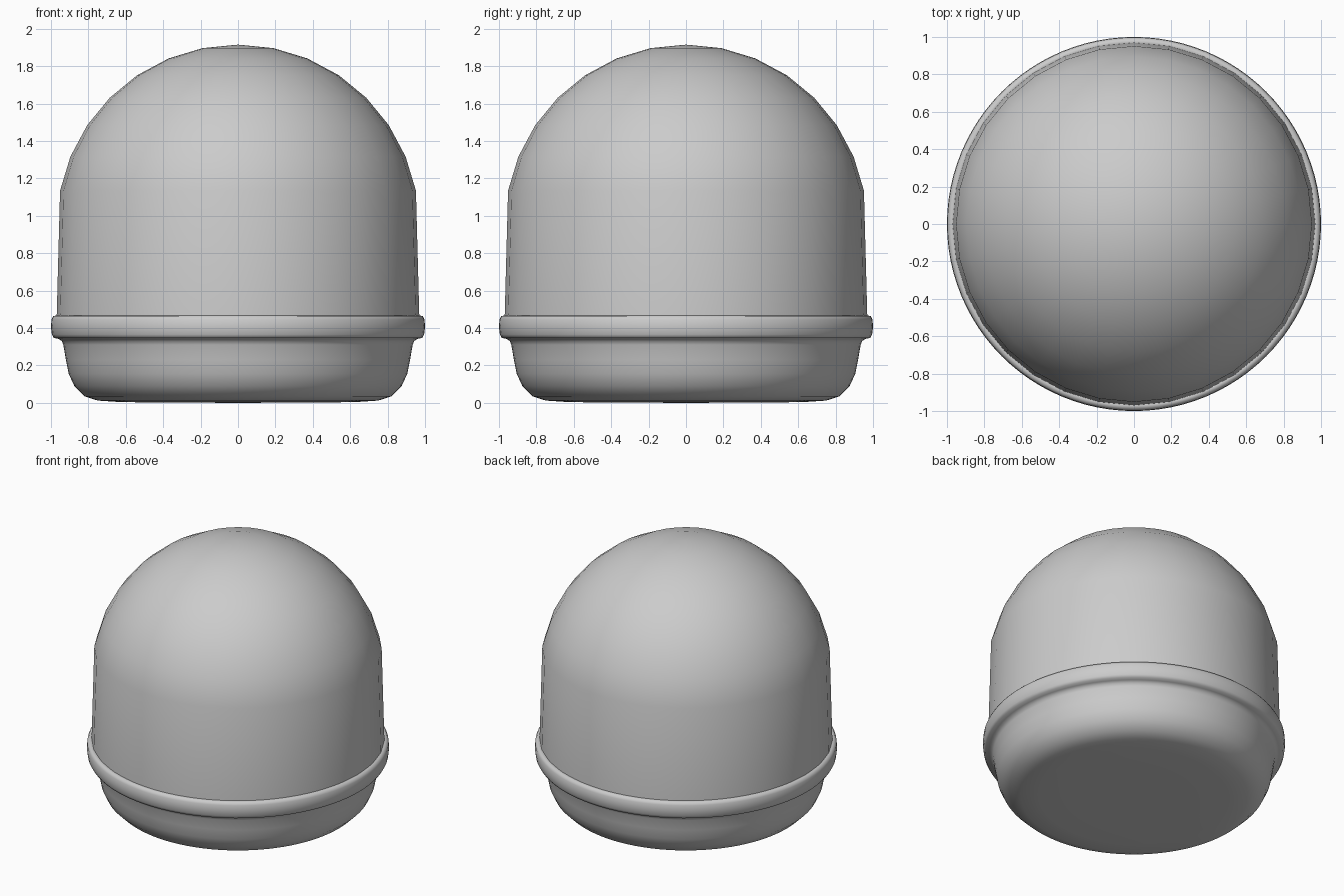
import bpy, bmesh, math

if "Cube" in bpy.data.objects:
    bpy.data.objects.remove(bpy.data.objects["Cube"])


def lathe(name, profile, segments):
    """Spin an (r, z) profile, listed bottom to top, around the z axis."""
    bm = bmesh.new()
    rings = []
    for r, z in profile:
        if r == 0:
            rings.append([bm.verts.new((0, 0, z))] * segments)
        else:
            rings.append([bm.verts.new((r * math.cos(a), r * math.sin(a), z))
                          for a in (2 * math.pi * i / segments for i in range(segments))])
    for low, high in zip(rings, rings[1:]):
        for i in range(segments):
            j = (i + 1) % segments
            corners = dict.fromkeys((low[i], low[j], high[j], high[i]))
            bm.faces.new(list(corners))
    bmesh.ops.recalc_face_normals(bm, faces=bm.faces)
    mesh = bpy.data.meshes.new(name)
    bm.to_mesh(mesh)
    bm.free()
    obj = bpy.data.objects.new(name, mesh)
    bpy.context.collection.objects.link(obj)
    bpy.ops.object.select_all(action='DESELECT')
    obj.select_set(True)
    bpy.context.view_layer.objects.active = obj
    bpy.ops.object.shade_smooth_by_angle(angle=math.radians(50))
    return obj


# Dome: hemisphere whose equator ring is pulled down into the base
R, CENTRE = 0.97, 0.945
dome = [(R, 0.44)]
for k in range(1, 8):
    a = k * math.pi / 16
    dome.append((R * math.cos(a), CENTRE + R * math.sin(a)))
dome.append((0, CENTRE + R))
lathe("dome", dome, 32)

# Base: rounded dish with a protruding rim that holds the dome
base = [(0, 0), (0.4, 0.001), (0.63, 0.004), (0.75, 0.012), (0.82, 0.035),
        (0.875, 0.09), (0.905, 0.155), (0.92, 0.23), (0.934, 0.31),
        (0.942, 0.33), (0.96, 0.342), (0.985, 0.347), (0.995, 0.365),
        (1.0, 0.405), (0.997, 0.445), (0.988, 0.463), (0.97, 0.468),
        (0.955, 0.46), (0.95, 0.44)]
lathe("base", base, 96)
